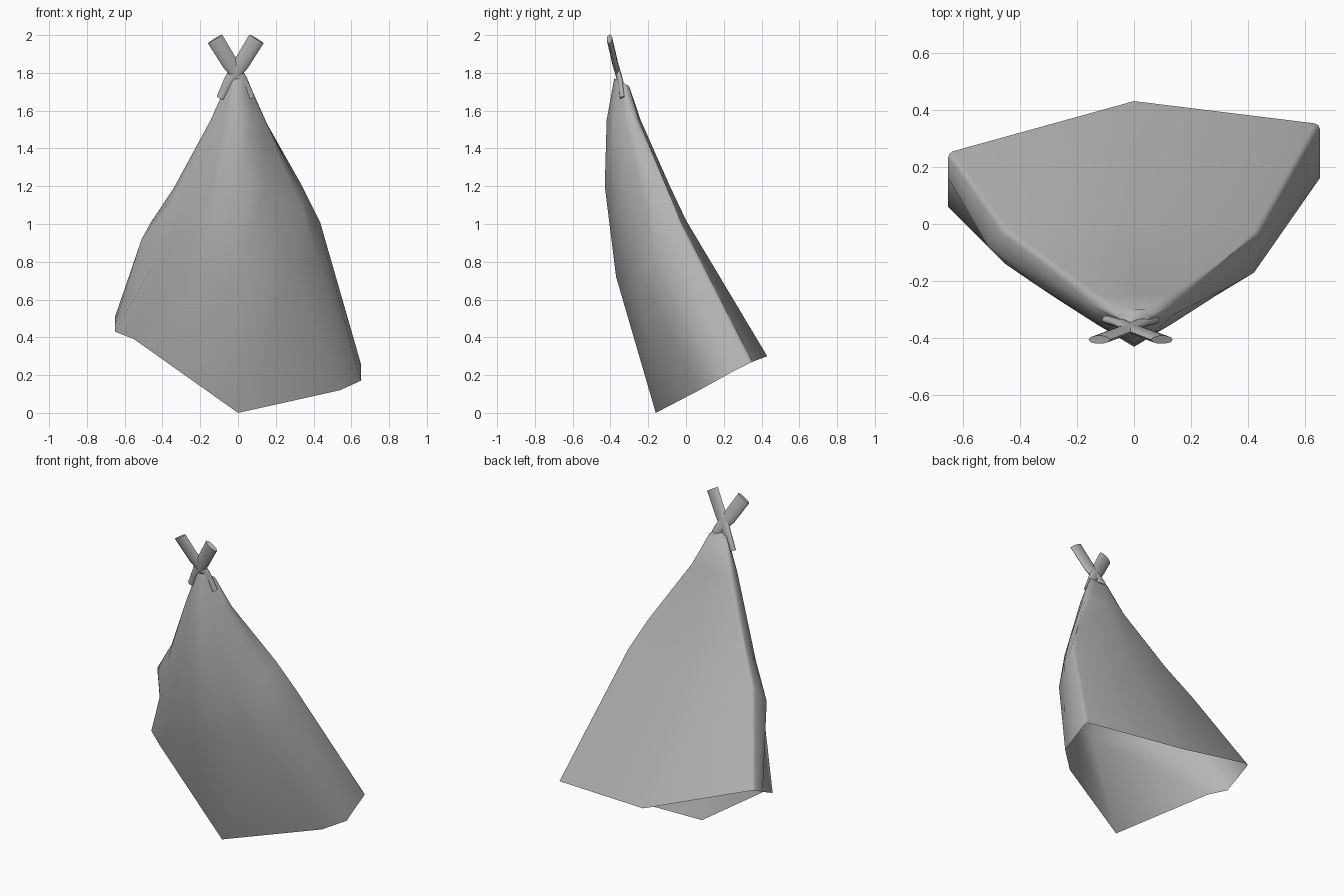
import bpy, bmesh, math
from mathutils import Vector

if "Cube" in bpy.data.objects:
    bpy.data.objects.remove(bpy.data.objects["Cube"])

grey = bpy.data.materials.new("dark_grey")
grey.diffuse_color = (.46, .46, .46, 1)
grey.use_nodes = True
grey.node_tree.nodes["Principled BSDF"].inputs["Base Color"].default_value = grey.diffuse_color


def finish(name, bm, angle):
    bmesh.ops.recalc_face_normals(bm, faces=bm.faces)
    me = bpy.data.meshes.new(name)
    bm.to_mesh(me)
    bm.free()
    me.materials.append(grey)
    ob = bpy.data.objects.new(name, me)
    bpy.context.collection.objects.link(ob)
    bpy.ops.object.select_all(action='DESELECT')
    ob.select_set(True)
    bpy.context.view_layer.objects.active = ob
    bpy.ops.object.shade_smooth_by_angle(angle=math.radians(angle))
    return ob


# Cape half rings, bottom to top: front centre, front, side front, side, side back, back centre
right = [
    [(0, -.16, 0), (.54, .07, .12), (.65, .16, .17), (.65, .25, .22), (.65, .35, .27), (0, .43, .3)],
    [(0, -.37, .72), (.28, -.255, .75), (.42, -.17, .82), (.44, -.1, .95), (.435, -.03, 1.02), (0, 0, 1.02)],
    [(0, -.43, 1.2), (.14, -.345, 1.18), (.34, -.215, 1.08), (.345, -.17, 1.15), (.34, -.105, 1.2), (0, -.085, 1.2)],
    [(0, -.42, 1.55), (.07, -.38, 1.56), (.135, -.32, 1.55), (.145, -.285, 1.55), (.14, -.25, 1.55), (0, -.24, 1.55)],
    [(0, -.38, 1.77), (.03, -.36, 1.765), (.05, -.335, 1.75), (.06, -.32, 1.74), (.055, -.3, 1.73), (0, -.3, 1.72)],
]
# The left side hangs higher at the hem
left = {
    0: [(-.55, 0, .39), (-.65, .06, .43), (-.65, .16, .475), (-.65, .25, .52)],
    1: [(-.28, -.255, .74), (-.45, -.14, .78), (-.51, -.08, .92), (-.455, -.02, 1.02)],
}
bm = bmesh.new()
rings = []
for i, half in enumerate(right):
    other = left.get(i, [(-x, y, z) for x, y, z in half[1:5]])
    rings.append([bm.verts.new(p) for p in half + other[::-1]])
n = len(rings[0])
for a, b in zip(rings, rings[1:]):
    for j in range(n):
        k = (j + 1) % n
        bm.faces.new((a[j], a[k], b[k], b[j]))
bm.faces.new(rings[-1])
# Soften the two folds where the sides meet the back
folds = [bm.edges.get((a[j], b[j])) for a, b in zip(rings, rings[1:]) for j in (4, 6)]
bmesh.ops.bevel(bm, geom=folds, offset=.018, offset_type='OFFSET', segments=2,
                profile=.5, affect='EDGES', clamp_overlap=True)
finish("cape", bm, 80)


# Crossed flattened ties at the neck
def tie(name, side):
    path = [(.11, -.405, 1.98), (.03, -.375, 1.85), (-.035, -.347, 1.755), (-.082, -.335, 1.665)]
    pts = [Vector((side * x - .012, y, z)) for x, y, z in path]
    widths = [.044, .042, .03, .021]
    bm = bmesh.new()
    loops = []
    for i, p in enumerate(pts):
        t = (pts[min(i + 1, 3)] - pts[max(i - 1, 0)]).normalized()
        u = t.cross(Vector((0, 1, 0))).normalized()
        v = t.cross(u)
        loops.append([bm.verts.new(p + u * widths[i] * math.cos(a) + v * .015 * math.sin(a))
                      for a in (math.tau * k / 10 for k in range(10))])
    for a, b in zip(loops, loops[1:]):
        for j in range(10):
            k = (j + 1) % 10
            bm.faces.new((a[j], a[k], b[k], b[j]))
    bm.faces.new(loops[0])
    bm.faces.new(loops[-1])
    finish(name, bm, 60)


tie("tie_right", 1)
tie("tie_left", -1)
